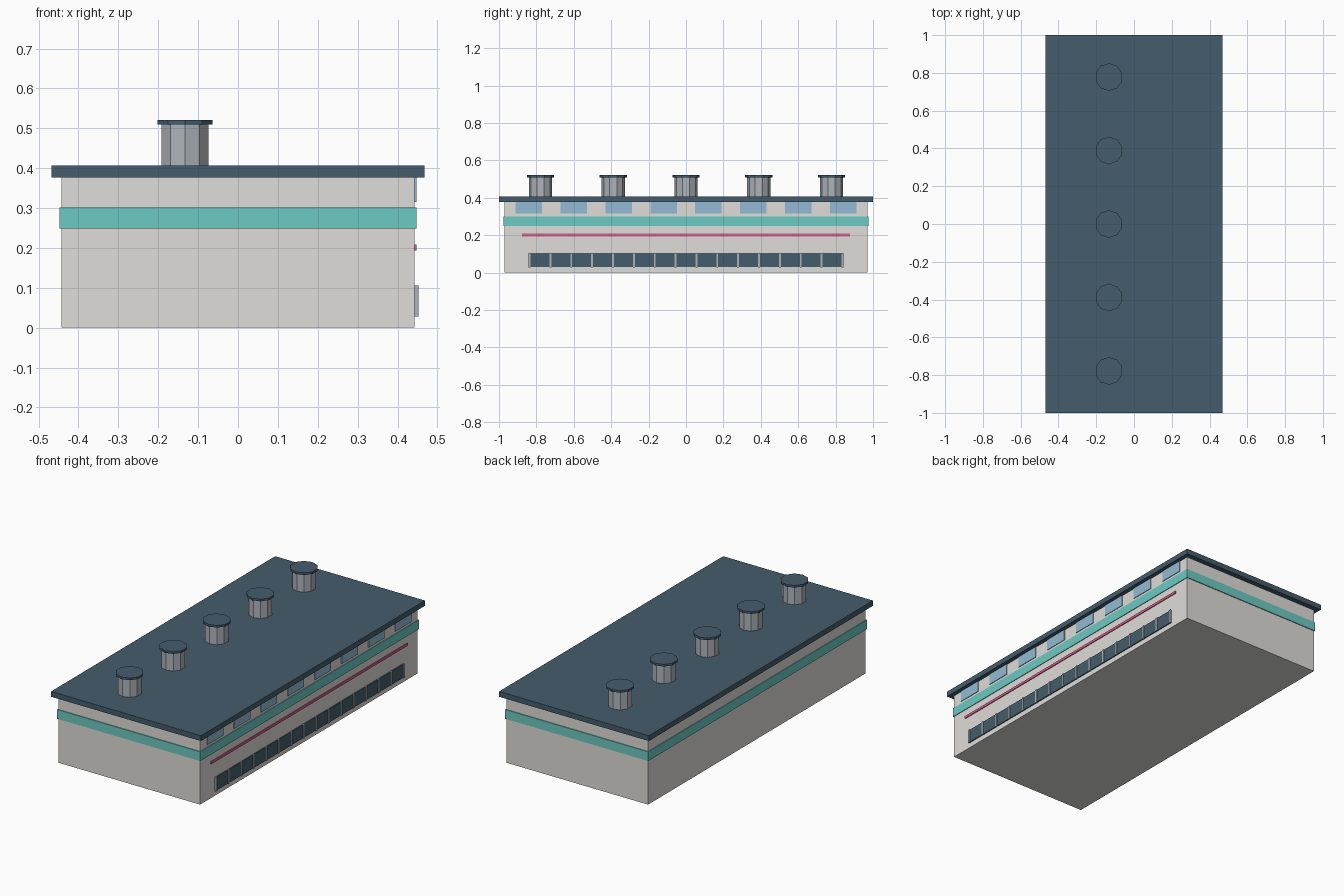
import bpy

if "Cube" in bpy.data.objects:
    bpy.data.objects.remove(bpy.data.objects["Cube"])


def material(name, rgb):
    m = bpy.data.materials.new(name)
    m.diffuse_color = (*[(c / 255) ** 2.2 for c in rgb], 1)
    m.use_nodes = True
    m.node_tree.nodes["Principled BSDF"].inputs["Base Color"].default_value = m.diffuse_color
    return m


WALL = material("wall", (222, 220, 215))
ROOF = material("slate", (70, 93, 108))
TEAL = material("teal", (108, 200, 193))
PINK = material("pink", (212, 95, 140))
GLASS = material("glass", (145, 185, 210))
STEEL = material("steel", (172, 178, 184))


def box(name, x, y, z, mat):
    """Box from (min, max) ranges along each axis."""
    bpy.ops.mesh.primitive_cube_add(size=1, location=[sum(r) / 2 for r in (x, y, z)])
    o = bpy.context.object
    o.name = name
    o.scale = [r[1] - r[0] for r in (x, y, z)]
    bpy.ops.object.transform_apply(location=False, rotation=False, scale=True)
    o.data.materials.append(mat)


def drum(name, x, y, z, radius, sides, mat):
    bpy.ops.mesh.primitive_cylinder_add(vertices=sides, radius=radius, depth=z[1] - z[0],
                                        location=(x, y, sum(z) / 2))
    o = bpy.context.object
    o.name = name
    o.data.materials.append(mat)


# Main hall, colour band and overhanging roof
W = 0.443
box("hall_walls", (-W, W), (-0.971, 0.971), (0, 0.378), WALL)
box("teal_band", (-0.447, 0.447), (-0.976, 0.976), (0.249, 0.301), TEAL)
box("roof_slab", (-0.468, 0.468), (-1, 1), (0.377, 0.407), ROOF)

# Upper windows and pink stripe on the right side
for i in range(8):
    y = -0.84 + 0.24 * i
    box(f"upper_window_{i}", (W - 0.01, 0.447), (y - 0.071, y + 0.071), (0.315, 0.377), GLASS)
box("pink_stripe", (W - 0.01, 0.448), (-0.877, 0.877), (0.194, 0.208), PINK)

# Lower window strip with mullions
box("lower_glazing", (W - 0.01, 0.449), (-0.838, 0.838), (0.029, 0.105), ROOF)
for i in range(16):
    y = -0.837 + 1.674 * i / 15
    box(f"mullion_{i}", (W - 0.01, 0.453), (y - 0.005, y + 0.005), (0.028, 0.106), STEEL)

# Roof vents with caps
for i in range(5):
    y = -0.778 + 0.389 * i
    drum(f"vent_{i}", -0.133, y, (0.40, 0.511), 0.0625, 10, STEEL)
    drum(f"vent_cap_{i}", -0.133, y, (0.509, 0.521), 0.073, 10, ROOF)
